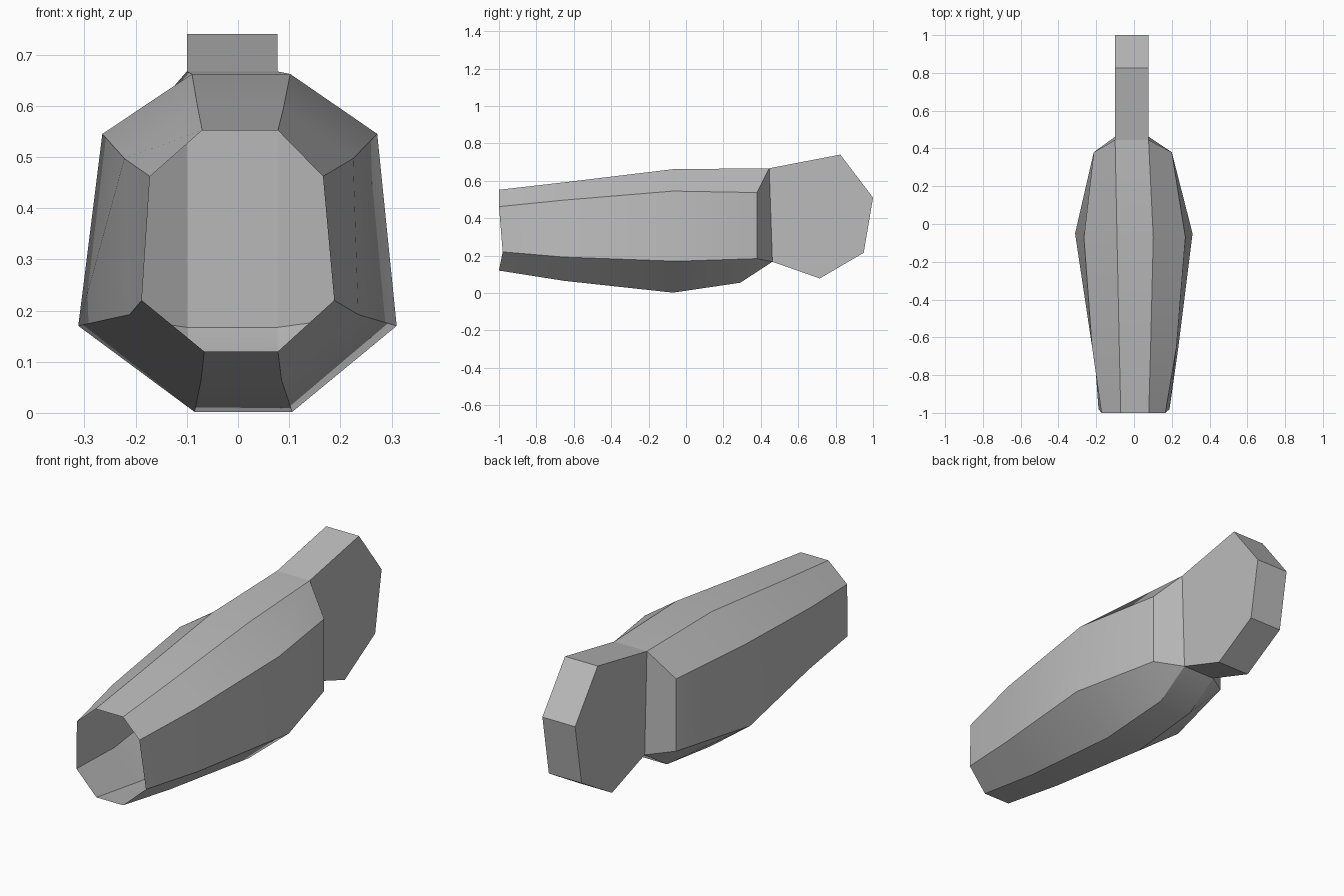
import bpy, bmesh, math

cube = bpy.data.objects.get("Cube")
if cube:
    bpy.data.objects.remove(cube)

# One plain grey for the whole model
grey = bpy.data.materials.new("plain_grey")
grey.use_nodes = True
colour = (0.5, 0.5, 0.5, 1)
grey.diffuse_color = colour
grey.node_tree.nodes["Principled BSDF"].inputs["Base Color"].default_value = colour


def finish(name, bm):
    """Turn a bmesh into a shaded object with the grey material."""
    mesh = bpy.data.meshes.new(name)
    bm.to_mesh(mesh)
    bm.free()
    mesh.materials.append(grey)
    obj = bpy.data.objects.new(name, mesh)
    bpy.context.collection.objects.link(obj)
    bpy.ops.object.select_all(action="DESELECT")
    obj.select_set(True)
    bpy.context.view_layer.objects.active = obj
    bpy.ops.object.shade_smooth_by_angle(angle=math.radians(25))
    return obj


FIN_RIGHT, FIN_LEFT = -0.1, 0.077

# Hull rails from front to back: (y, z, x on the right, x on the left)
top = [(-1, .552, -.07, .078), (-.65, .592, -.078, .088),
       (-.07, .662, -.09, .102), (.445, .667, FIN_RIGHT, FIN_LEFT)]
shoulder = [(-1, .462, -.172, .166), (-.65, .497, -.222, .225),
            (-.07, .545, -.265, .272), (.38, .537, -.213, .2)]
bilge = [(-.98, .22, -.188, .188), (-.65, .192, -.212, .235),
         (-.05, .17, -.312, .31), (.38, .184, -.213, .2)]
keel = [(-1, .12, -.066, .078), (-.65, .065, -.072, .085),
        (-.07, .002, -.085, .106), (.29, .055, FIN_RIGHT, FIN_LEFT)]

# Open-fronted hull: eight-sided rings lofted along the rails
bm = bmesh.new()
rings = []
for sections in zip(top, shoulder, bilge, keel):
    right = [bm.verts.new((xr, y, z)) for y, z, xr, xl in sections]
    left = [bm.verts.new((xl, y, z)) for y, z, xr, xl in sections]
    rings.append(right + left[::-1])
for near, far in zip(rings, rings[1:]):
    for i in range(len(near)):
        j = (i + 1) % len(near)
        bm.faces.new((near[i], near[j], far[j], far[i]))

# Hull stern: chamfered cheeks closing in to the fin
tr, sr, br, kr, kl, bl, sl, tl = rings[-1]
fr, fl = [bm.verts.new((x, .462, .167)) for x in (FIN_RIGHT, FIN_LEFT)]
for face in ((tr, sr, br, fr), (br, kr, fr), (kr, kl, fl, fr),
             (kl, bl, fl), (bl, sl, tl, fl), (tr, fr, fl, tl)):
    bm.faces.new(face)
bmesh.ops.recalc_face_normals(bm, faces=bm.faces)
finish("hull", bm)

# Tail fin: flat side profile extruded across x, joining the stern
profile = [(.445, .667), (.825, .74), (1, .51), (.95, .215),
           (.715, .078), (.462, .167)]
bm = bmesh.new()
side = bm.faces.new([bm.verts.new((FIN_RIGHT, y, z)) for y, z in profile])
grown = bmesh.ops.extrude_face_region(bm, geom=[side], use_keep_orig=True)
bmesh.ops.translate(bm, vec=(FIN_LEFT - FIN_RIGHT, 0, 0),
                    verts=[g for g in grown["geom"]
                           if isinstance(g, bmesh.types.BMVert)])
# The hull already has the shared wall between the two parts
wall = [f for f in bm.faces
        if all(v.co.y < .5 for v in f.verts)]
bmesh.ops.delete(bm, geom=wall, context="FACES_ONLY")
bmesh.ops.recalc_face_normals(bm, faces=bm.faces)
finish("tail_fin", bm)
